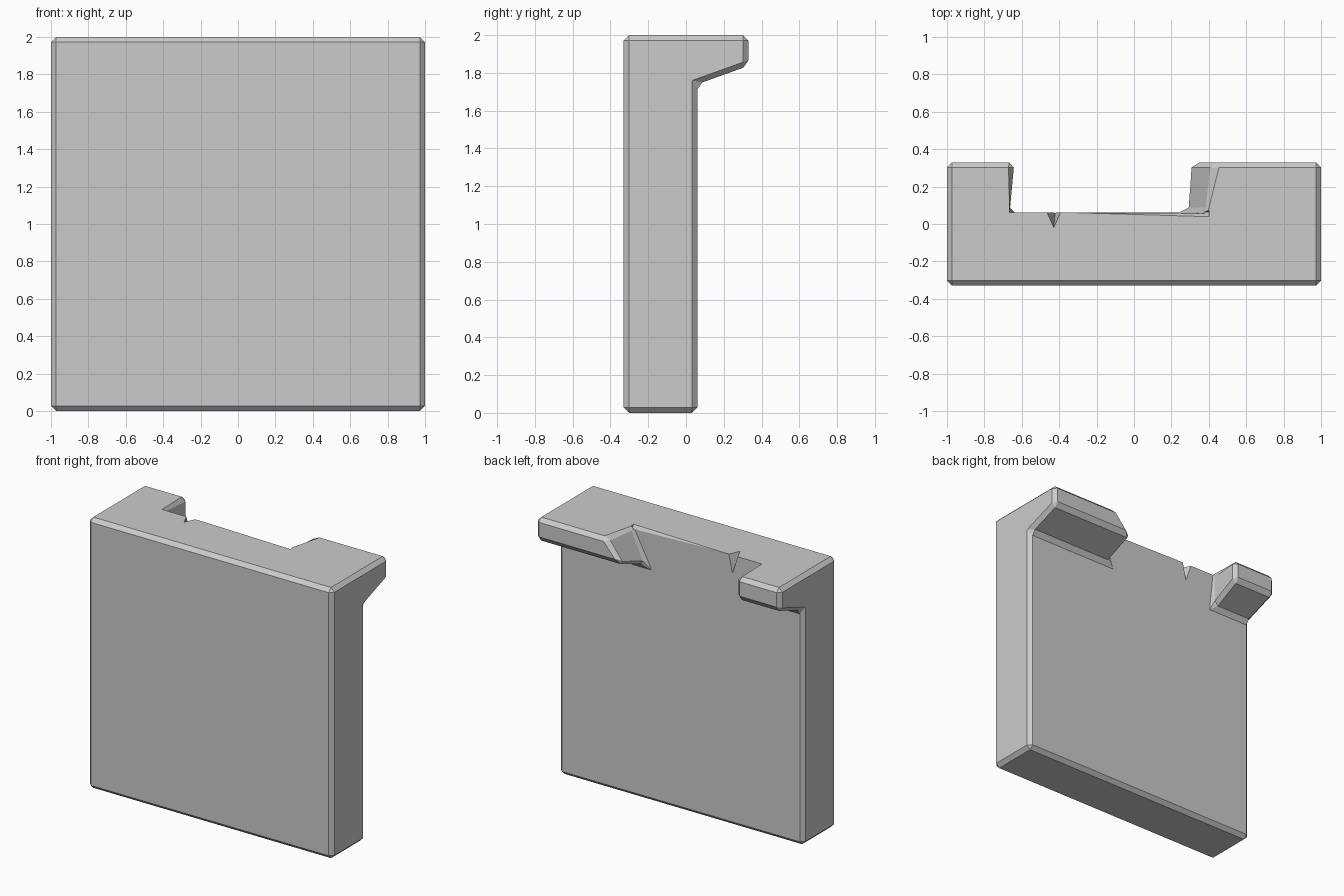
import bpy, bmesh

if "Cube" in bpy.data.objects:
    bpy.data.objects.remove(bpy.data.objects["Cube"])

W, FRONT, WALL, LIP = 1.0, -0.33, 0.06, 0.33
TOP, EAVE, ROOT = 2.0, 1.837, 1.74


def add_object(name, bm):
    bmesh.ops.recalc_face_normals(bm, faces=bm.faces[:])
    mesh = bpy.data.meshes.new(name)
    bm.to_mesh(mesh)
    bm.free()
    obj = bpy.data.objects.new(name, mesh)
    bpy.context.collection.objects.link(obj)
    return obj


# Wall slab with a broken overhanging ledge, built as one closed shell
bm = bmesh.new()


def corner(*co):
    return bm.verts.new(co)


def ledge_half(side, wall_low, wall_top, lip_top, lip_low):
    """Corners of one side of the wall and the ledge piece on it."""
    x = side * W
    return dict(
        fb=corner(x, FRONT, 0), ft=corner(x, FRONT, TOP), bb=corner(x, WALL, 0),
        root=corner(x, WALL, ROOT), eave=corner(x, LIP, EAVE), lip=corner(x, LIP, TOP),
        wl=corner(wall_low, WALL, ROOT), wt=corner(wall_top, WALL, TOP),
        lt=corner(lip_top, LIP, TOP), ll=corner(lip_low, LIP, EAVE))


L = ledge_half(-1, -0.665, -0.665, -0.64, -0.64)
R = ledge_half(1, 0.28, 0.39, 0.43, 0.29)
for s in (L, R):
    for loop in (("fb", "bb", "root", "eave", "lip", "ft"),   # side
                 ("lip", "eave", "ll", "lt"),                 # lip
                 ("eave", "root", "wl", "ll"),                # sloped underside
                 ("lt", "ll", "wl", "wt")):                   # broken end
        bm.faces.new([s[k] for k in loop])
# Front, bottom, top and back each run across both halves
for loop in (("fb", "ft"), ("fb", "bb"), ("ft", "lip", "lt", "wt"),
             ("bb", "root", "wl", "wt")):
    bm.faces.new([L[k] for k in loop] + [R[k] for k in reversed(loop)])
bmesh.ops.recalc_face_normals(bm, faces=bm.faces[:])

# Chamfer every edge except the raw break line in the gap
raw = {L["wt"], R["wt"]}
edges = [e for e in bm.edges if set(e.verts) != raw]
bmesh.ops.bevel(bm, geom=edges, offset=0.028, segments=1, profile=0.5,
                affect='EDGES', clamp_overlap=True)
wall = add_object("wall_with_broken_ledge", bm)


def chip(name, points):
    """Cut a small pointed chip out of the wall."""
    b = bmesh.new()
    for p in points:
        b.verts.new(p)
    bmesh.ops.convex_hull(b, input=b.verts[:])
    cutter = add_object(name, b)
    cutter.hide_render = True
    cutter.hide_set(True)
    mod = wall.modifiers.new(name, 'BOOLEAN')
    mod.operation = 'DIFFERENCE'
    mod.solver = 'EXACT'
    mod.object = cutter


# Notch and tapering worn edge along the break
chip("notch_cutter", [(-0.48, 0.08, 2.02), (-0.38, 0.08, 2.02),
                      (-0.43, -0.03, 2.02), (-0.42, 0.08, 1.83)])
chip("worn_edge_cutter", [(-0.38, 0.061, 2.002), (0.40, 0.037, 2.003),
                          (0.40, 0.063, 1.965), (0.40, 0.08, 2.03)])
